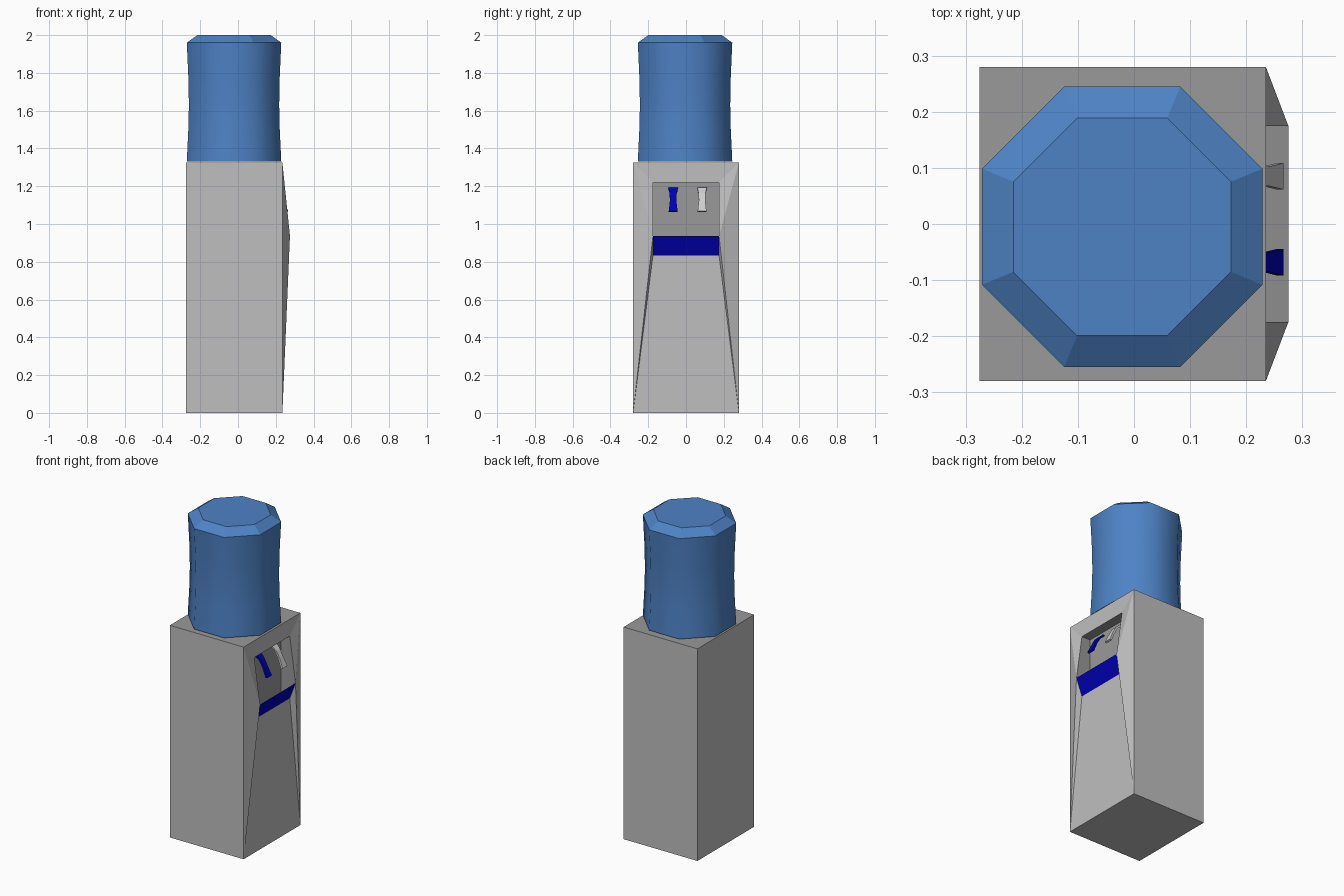
import bpy, bmesh, math

if "Cube" in bpy.data.objects:
    bpy.data.objects.remove(bpy.data.objects["Cube"])


def material(name, color):
    m = bpy.data.materials.new(name)
    m.diffuse_color = (*color, 1)
    m.use_nodes = True
    m.node_tree.nodes["Principled BSDF"].inputs["Base Color"].default_value = m.diffuse_color
    return m


light_grey = material("light grey", (0.52, 0.52, 0.52))
dark_grey = material("dark grey", (0.32, 0.32, 0.32))
tap_blue = material("deep blue", (0.0, 0.0, 0.48))
tap_white = material("pale grey", (0.62, 0.62, 0.62))
water_blue = material("water blue", (0.076, 0.225, 0.56))


def finish(name, bm, mats):
    bmesh.ops.recalc_face_normals(bm, faces=bm.faces)
    me = bpy.data.meshes.new(name)
    bm.to_mesh(me)
    bm.free()
    for m in mats:
        me.materials.append(m)
    ob = bpy.data.objects.new(name, me)
    bpy.context.collection.objects.link(ob)
    return ob


# Cabinet: one half profile of named points, mirrored over y
points = {
    "back_low": (-0.275, 0.28, 0), "back_top": (-0.275, 0.28, 1.325),
    "front_low": (0.235, 0.28, 0), "front_top": (0.235, 0.28, 1.325),
    "open_top": (0.235, 0.175, 1.22), "lip": (0.275, 0.175, 0.937),
    "lip_low": (0.235, 0.175, 0.832),
    "in_top": (0.175, 0.175, 1.22), "in_low": (0.175, 0.175, 0.85),
}
bm = bmesh.new()
side = {s: {k: bm.verts.new((x, s * y, z)) for k, (x, y, z) in points.items()} for s in (-1, 1)}

# strips running from one side to the other: start, end, material index
for a, b, mi in [
    ("back_low", "back_top", 0), ("back_low", "front_low", 0), ("back_top", "front_top", 1),
    ("front_top", "open_top", 0), ("front_low", "lip_low", 0), ("lip", "lip_low", 2),
    ("open_top", "in_top", 1), ("in_top", "in_low", 1), ("in_low", "lip", 1),
]:
    f = bm.faces.new((side[-1][a], side[-1][b], side[1][b], side[1][a]))
    f.material_index = mi

# side walls, bulging front panels and recess walls
for s in (-1, 1):
    for keys, mi in [
        (("back_low", "front_low", "front_top", "back_top"), 0),
        (("front_low", "front_top", "lip"), 0),
        (("front_top", "open_top", "lip"), 0),
        (("front_low", "lip", "lip_low"), 0),
        (("open_top", "lip", "in_low", "in_top"), 1),
    ]:
        f = bm.faces.new([side[s][k] for k in keys])
        f.material_index = mi
finish("cabinet", bm, [light_grey, dark_grey, tap_blue])


# Tap levers: waisted strip swept forward and down out of the recess
def lever(name, yc, mat):
    bm = bmesh.new()
    rings = []
    for x, z, w in [(0.19, 1.192, 0.05), (0.218, 1.165, 0.038), (0.24, 1.125, 0.034), (0.266, 1.068, 0.047)]:
        rings.append([bm.verts.new((x + dx, yc + sy * w / 2, z + dz))
                      for dx, sy, dz in [(0, -1, 0), (0, 1, 0), (-0.012, 1, -0.004), (-0.012, -1, -0.004)]])
    for a, b in zip(rings, rings[1:]):
        for i in range(4):
            j = (i + 1) % 4
            bm.faces.new((a[i], a[j], b[j], b[i]))
    bm.faces.new(rings[0])
    bm.faces.new(rings[-1])
    finish(name, bm, [mat])


lever("cold_lever", -0.068, tap_blue)
lever("hot_lever", 0.085, tap_white)

# Water bottle: waisted octagon, smooth around the wall, flat bevel and cap
bm = bmesh.new()
rings = []
for z, apothem in [(1.332, 0.25), (1.5, 0.242), (1.63, 0.239), (1.78, 0.242), (1.96, 0.25), (2.0, 0.194)]:
    r = apothem / math.cos(math.pi / 8)
    rings.append([bm.verts.new((-0.021 + r * math.cos((i + 0.5) * math.pi / 4),
                                -0.005 + r * math.sin((i + 0.5) * math.pi / 4), z)) for i in range(8)])
for n, (a, b) in enumerate(zip(rings, rings[1:])):
    for i in range(8):
        j = (i + 1) % 8
        bm.faces.new((a[i], a[j], b[j], b[i])).smooth = n < 4
bm.faces.new(rings[0])
bm.faces.new(rings[-1])
finish("water_bottle", bm, [water_blue])
